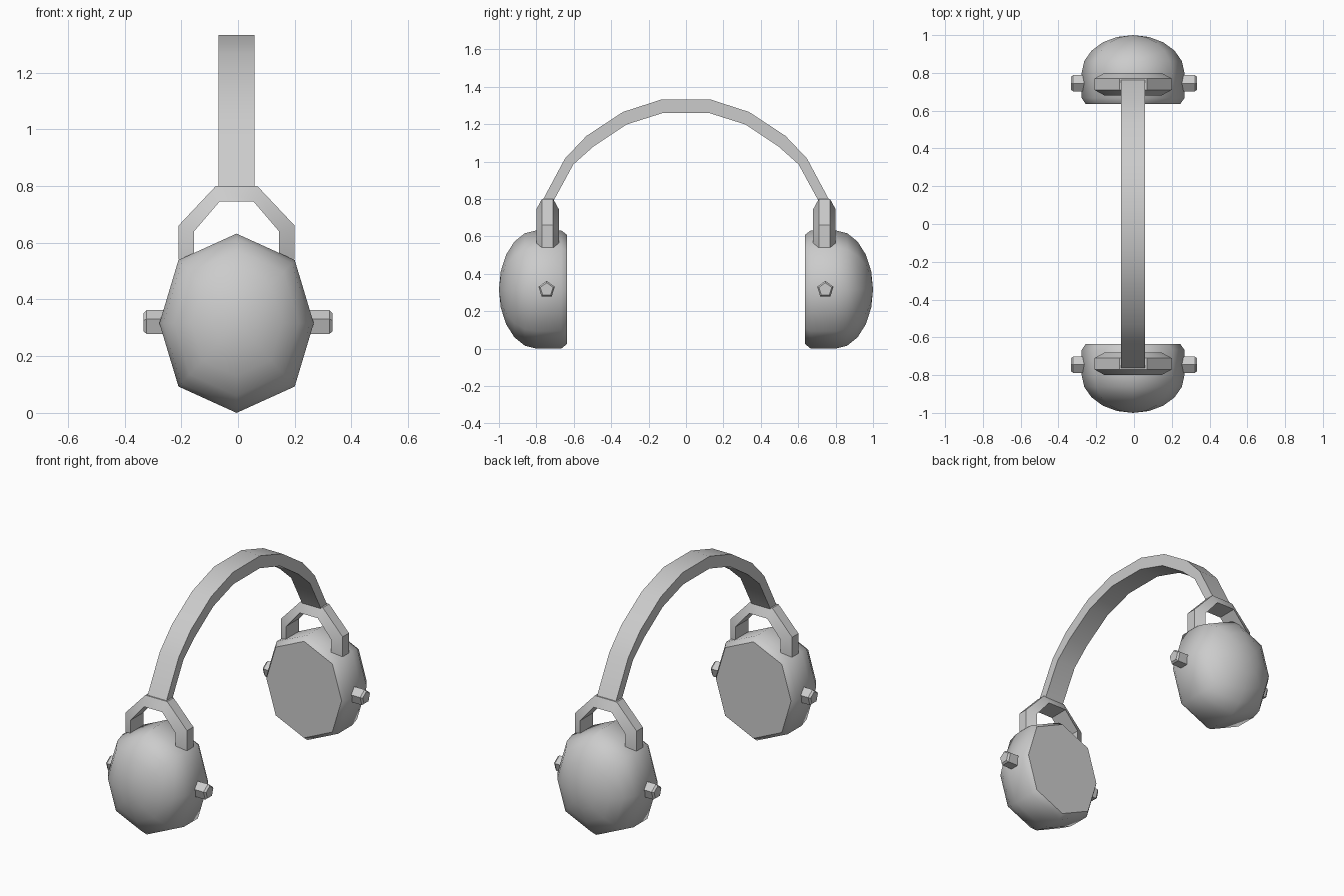
import bpy, bmesh, math
from mathutils import Vector

cube = bpy.data.objects.get("Cube")
if cube:
    bpy.data.objects.remove(cube, do_unlink=True)

grey = bpy.data.materials.new("plain_grey")
grey.use_nodes = True
colour = (0.6, 0.6, 0.6, 1)
grey.diffuse_color = colour
grey.node_tree.nodes["Principled BSDF"].inputs["Base Color"].default_value = colour

MID_X, MID_Z, CUP_Y = -0.005, 0.316, 0.745


def loft(name, rings, angle, closed=True, tip=None, sharp_rings=()):
    """Skin rings of points, capping the ends; tip closes the last ring to a point."""
    bm = bmesh.new()
    loops = [[bm.verts.new(p) for p in ring] for ring in rings]
    n = len(loops[0])
    for a, b in zip(loops, loops[1:]):
        for i in range(n):
            j = (i + 1) % n
            bm.faces.new((a[i], a[j], b[j], b[i]))
    bm.faces.new(loops[0])
    if tip:
        point = bm.verts.new(tip)
        for i in range(n):
            bm.faces.new((loops[-1][i], loops[-1][(i + 1) % n], point))
    else:
        bm.faces.new(loops[-1])
    bmesh.ops.recalc_face_normals(bm, faces=bm.faces)
    mesh = bpy.data.meshes.new(name)
    bm.to_mesh(mesh)
    bm.free()
    mesh.materials.append(grey)
    obj = bpy.data.objects.new(name, mesh)
    bpy.context.collection.objects.link(obj)
    bpy.ops.object.select_all(action='DESELECT')
    obj.select_set(True)
    bpy.context.view_layer.objects.active = obj
    bpy.ops.object.shade_smooth_by_angle(angle=math.radians(angle))
    # keep the chosen ring edges crisp
    sharp = mesh.attributes.get("sharp_edge") or mesh.attributes.new("sharp_edge", 'BOOLEAN', 'EDGE')
    for e in mesh.edges:
        a, b = e.vertices
        if a // n == b // n and a // n in sharp_rings:
            sharp.data[e.index].value = True
    return obj


def mirrored(points):
    """Complete a half outline across x = 0."""
    return points + [(-x, z) for x, z in reversed(points)]


# Eight-sided cup outline, starting at the top
quarter = [(0, 0.316), (0.205, 0.223), (0.272, 0)]
half = quarter + [(x, -z) for x, z in reversed(quarter[:2])]
cup_outline = half + [(-x, z) for x, z in reversed(half[1:-1])]

# Cup profile: distance from the middle of the model and outline scale
cup_profile = [(0.635, 0.92), (0.667, 1), (0.80, 1)]
for k in range(1, 5):
    t = math.radians(18 * k)
    cup_profile.append((0.80 + 0.2 * math.sin(t), math.cos(t)))

# Yoke outlines: narrow outer edge and wide inner edge
yoke_outer = mirrored([(0.205, 0.54), (0.205, 0.66), (0.073, 0.80)])
yoke_inner = mirrored([(0.15, 0.54), (0.15, 0.64), (0.06, 0.745)])

for side, word in ((-1, "front"), (1, "back")):
    rings = [[(MID_X + x * s, side * y, MID_Z + z * s) for x, z in cup_outline]
             for y, s in cup_profile]
    loft(word + "_ear_cup", rings, 50, tip=(MID_X, side, MID_Z), sharp_rings=(0, 1))

    rings = []
    for (xo, zo), (xi, zi) in zip(yoke_outer, yoke_inner):
        y = side * 0.74
        rings.append([(MID_X + xo, y - 0.03, zo), (MID_X + xo, y + 0.03, zo),
                      (MID_X + xi, y + 0.06, zi), (MID_X + xi, y - 0.06, zi)])
    loft(word + "_yoke", rings, 25)

    # Five-sided pivot pins with a bevelled end
    for sx, hand in ((1, "left"), (-1, "right")):
        rings = []
        for x, r in ((0.24, 0.046), (0.322, 0.046), (0.333, 0.036)):
            rings.append([(sx * x, side * CUP_Y + r * math.sin(math.tau * i / 5),
                           MID_Z + r * math.cos(math.tau * i / 5)) for i in range(5)])
        loft(f"{word}_{hand}_pivot_pin", rings, 25)

# Headband: matching outer and inner points from one end to the top
outer = [(0.768, 0.79), (0.647, 1.016), (0.532, 1.137), (0.337, 1.265), (0.13, 1.332)]
inner = [(0.708, 0.79), (0.602, 0.985), (0.495, 1.08), (0.318, 1.198), (0.125, 1.259)]
rings = []
for (yo, zo), (yi, zi) in zip(mirrored(outer), mirrored(inner)):
    rings.append([(MID_X - 0.063, yo, zo), (MID_X + 0.063, yo, zo),
                  (MID_X + 0.063, yi, zi), (MID_X - 0.063, yi, zi)])
loft("headband", rings, 30)
